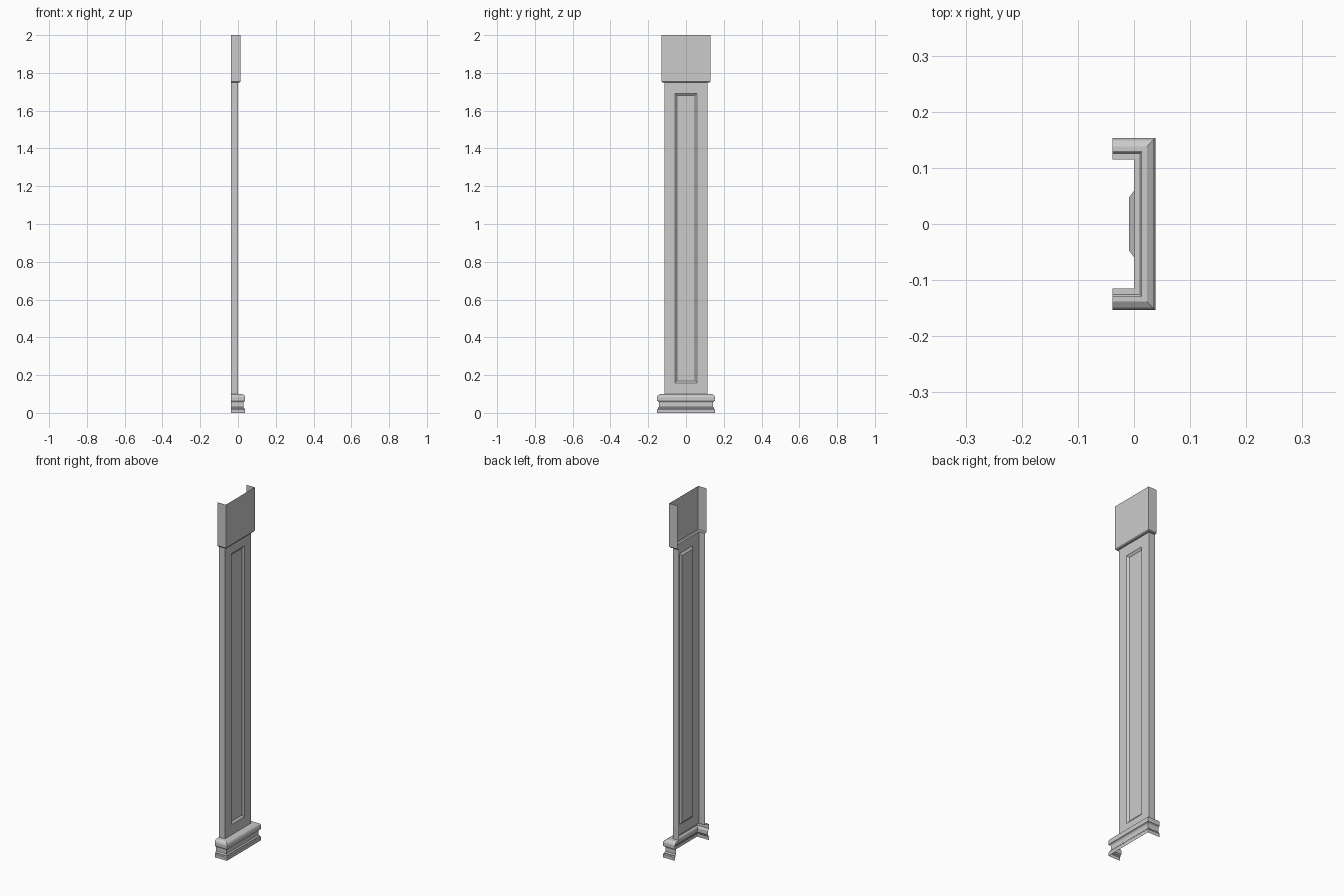
import bpy

if "Cube" in bpy.data.objects:
    bpy.data.objects.remove(bpy.data.objects["Cube"])

BACK, HALF = -0.038, 0.115   # open rear edge, half width of the shaft


def make_object(name, verts, faces):
    mesh = bpy.data.meshes.new(name)
    mesh.from_pydata(verts, [], faces)
    mesh.update()
    obj = bpy.data.objects.new(name, mesh)
    bpy.context.collection.objects.link(obj)
    return obj


def sweep_moulding(name, profile):
    """Run an (offset, z) profile around three sides, mitred, open at the back."""
    verts, faces = [], []
    for o, z in profile:
        w = HALF + o
        verts += [(BACK, -w, z), (o, -w, z), (o, w, z), (BACK, w, z)]
    for i in range(len(profile) - 1):
        for j in range(3):
            a = i * 4 + j
            faces.append((a, a + 1, a + 5, a + 4))
    return make_object(name, verts, faces)


# Moulded base
sweep_moulding("base_moulding", [
    (0.038, 0.0), (0.038, 0.018), (0.034, 0.022), (0.034, 0.026),
    (0.028, 0.032), (0.028, 0.054), (0.031, 0.060), (0.038, 0.064),
    (0.038, 0.084), (0.034, 0.093), (0.023, 0.100), (0.0, 0.100)])

# Plain block at the top with a small chamfered underside
sweep_moulding("capital_block", [
    (0.0, 1.750), (0.011, 1.750), (0.0145, 1.755), (0.0145, 2.0)])


# Shaft: nested rectangles form the front and its recessed panel
def rectangle(x, w, z0, z1):
    return [(x, -w, z0), (x, w, z0), (x, w, z1), (x, -w, z1)]


verts = (rectangle(0, HALF, 0.1, 1.75) +
         rectangle(0, 0.059, 0.158, 1.692) +
         rectangle(-0.009, 0.047, 0.170, 1.680))
faces = [(8, 9, 10, 11)]
for r in (0, 4):
    for k in range(4):
        n = (k + 1) % 4
        faces.append((r + k, r + n, r + 4 + n, r + 4 + k))

# Shaft side returns
verts += rectangle(BACK, HALF, 0.1, 1.75)
faces += [(12, 0, 3, 15), (1, 13, 14, 2)]
make_object("panelled_shaft", verts, faces)
